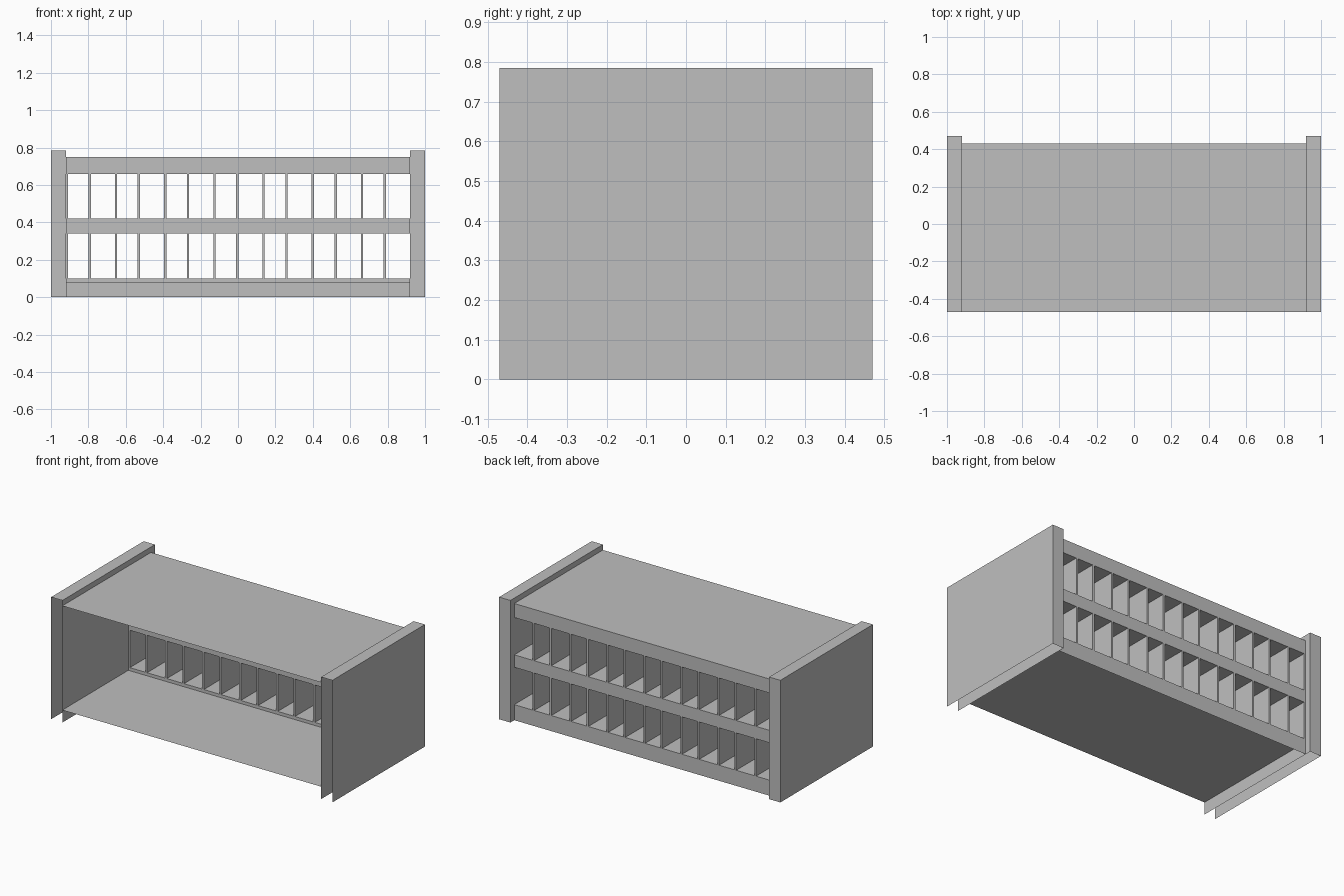
import bpy
import bmesh
from mathutils import Vector

cube = bpy.data.objects.get("Cube")
if cube:
    bpy.data.objects.remove(cube, do_unlink=True)

GREY = (0.52, 0.52, 0.52, 1.0)
grey = bpy.data.materials.new("plain_grey")
grey.use_nodes = True
grey.diffuse_color = GREY
grey.node_tree.nodes["Principled BSDF"].inputs["Base Color"].default_value = GREY

# Overall sizes
HALF, INNER = 1.0, 0.92
FRONT, BACK = -0.47, 0.47
RACK_FRONT, RACK_BACK = 0.20, 0.43
FLOOR, TOP, HEIGHT = 0.08, 0.75, 0.785

DIRECTIONS = {"left": (1, 0, 0), "right": (-1, 0, 0), "front": (0, -1, 0),
              "back": (0, 1, 0), "top": (0, 0, 1), "bottom": (0, 0, -1)}


def block(name, xs, ys, zs, keep=tuple(DIRECTIONS)):
    """Box between the given limits, keeping only the named sides."""
    bm = bmesh.new()
    bmesh.ops.create_cube(bm, size=1)
    bm.normal_update()
    wanted = [Vector(DIRECTIONS[k]) for k in keep]
    drop = [f for f in bm.faces if not any(f.normal.dot(w) > 0.9 for w in wanted)]
    bmesh.ops.delete(bm, geom=drop, context="FACES")
    for v in bm.verts:
        v.co = [lo + (hi - lo) * (c + 0.5)
                for c, (lo, hi) in zip(v.co, (xs, ys, zs))]
    mesh = bpy.data.meshes.new(name)
    bm.to_mesh(mesh)
    bm.free()
    mesh.materials.append(grey)
    obj = bpy.data.objects.new(name, mesh)
    bpy.context.collection.objects.link(obj)
    return obj


width = (-INNER, INNER)
rack_depth = (RACK_FRONT, RACK_BACK)

# Hollow end panels, open at the front and underneath
for name, xs in (("left_end_panel", (INNER, HALF)),
                 ("right_end_panel", (-HALF, -INNER))):
    block(name, xs, (FRONT, BACK), (0, HEIGHT), ("left", "right", "back", "top"))

# Sheet top and floor, and the apron below the rack
block("top_sheet", width, (FRONT, RACK_BACK), (FLOOR, TOP), ("top",))
block("floor_sheet", width, (FRONT, RACK_BACK), (FLOOR, TOP), ("bottom",))
block("back_apron", width, rack_depth, (0, FLOOR), ("back",))

# Rack rails
sides = ("front", "back")
block("bottom_rail", width, rack_depth, (FLOOR, 0.10), sides + ("top",))
block("middle_rail", width, rack_depth, (0.34, 0.42), sides + ("top", "bottom"))
block("top_rail", width, rack_depth, (0.66, TOP), sides + ("bottom",))

# Upright dividers, alternating wide and narrow spacing
for row, zs in (("lower", (0.10, 0.34)), ("upper", (0.42, 0.66))):
    for i in range(14):
        x = -0.915 + 0.263 * (i // 2) + 0.122 * (i % 2)
        block(f"{row}_divider_{i + 1}", (x - 0.006, x + 0.006), rack_depth, zs,
              ("left", "right") + sides)
